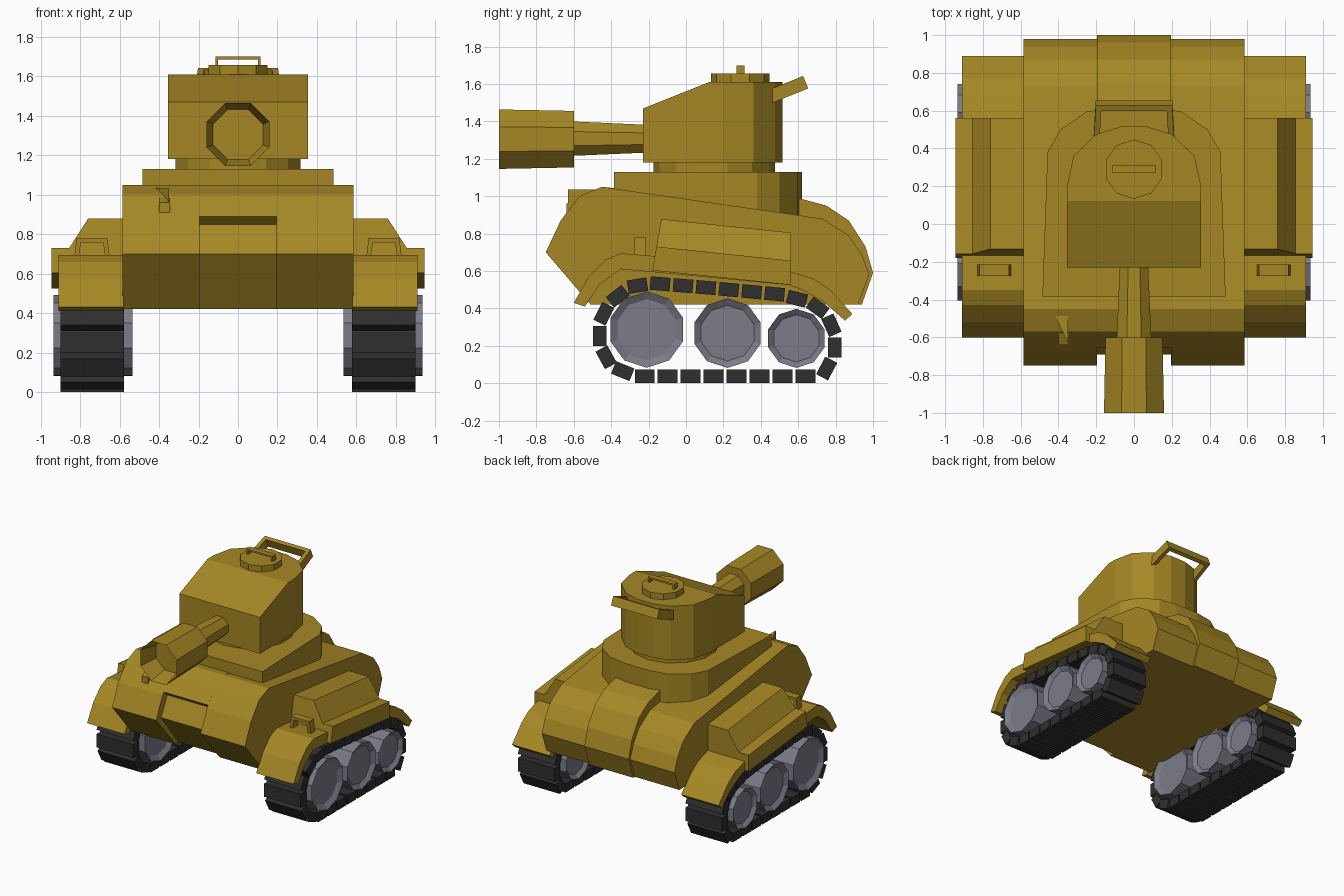
import bpy, bmesh, math
from mathutils import Vector, Matrix

cube = bpy.data.objects.get("Cube")
if cube:
    bpy.data.objects.remove(cube, do_unlink=True)


def material(name, rgb):
    m = bpy.data.materials.new(name)
    m.use_nodes = True
    m.diffuse_color = (*rgb, 1)
    m.node_tree.nodes["Principled BSDF"].inputs["Base Color"].default_value = (*rgb, 1)
    return m


ochre = material("ochre armour", (0.38, 0.245, 0.018))
steel = material("grey wheel", (0.2, 0.2, 0.25))
rubber = material("black track", (0.028, 0.028, 0.028))


def finish(bm, name, mat):
    bmesh.ops.recalc_face_normals(bm, faces=bm.faces[:])
    mesh = bpy.data.meshes.new(name)
    bm.to_mesh(mesh)
    bm.free()
    mesh.materials.append(mat)
    ob = bpy.data.objects.new(name, mesh)
    bpy.context.collection.objects.link(ob)
    return ob


def extrude(bm, outline, axis, a, b):
    """Prism: the outline lies in the other two axes, in xyz order."""
    def point(p, d):
        c = list(p)
        c.insert("xyz".index(axis), d)
        return Vector(c)
    lo = [bm.verts.new(point(p, a)) for p in outline]
    hi = [bm.verts.new(point(p, b)) for p in outline]
    bm.faces.new(lo)
    bm.faces.new(hi)
    n = len(lo)
    for i in range(n):
        j = (i + 1) % n
        bm.faces.new((lo[i], lo[j], hi[j], hi[i]))
    bmesh.ops.recalc_face_normals(bm, faces=bm.faces[:])


def prism(name, outline, axis, a, b, mat=ochre, edit=None):
    bm = bmesh.new()
    extrude(bm, outline, axis, a, b)
    if edit:
        edit(bm)
    return finish(bm, name, mat)


def ring(cx, cy, r, n, turn=0.5):
    return [(cx + r * math.cos((i + turn) * math.tau / n),
             cy + r * math.sin((i + turn) * math.tau / n)) for i in range(n)]


def mirrored(half):
    return half + [(-x, y) for x, y in reversed(half)]


def arch(cx, base, half, h, t, lean):
    """U-shaped handle outline."""
    pts = [(half, 0), (half - lean, h), (lean - half, h), (-half, 0),
           (t - half, 0), (t + lean - half, h - t), (half - lean - t, h - t), (half - t, 0)]
    return [(cx + x, base + z) for x, z in pts]


def recess(axis, thickness, depth):
    def edit(bm):
        caps = [f for f in bm.faces if abs(f.normal["xyz".index(axis)]) > 0.9]
        bmesh.ops.inset_individual(bm, faces=caps, thickness=thickness, depth=-depth)
    return edit


# Hull: two flanks and a centre section with a recessed nose and raised engine cover
front_top = [(-0.67, 0.87), (-0.57, 1.0), (-0.45, 1.05)]
flank = [(-0.51, 0.42), (-0.75, 0.7)] + front_top + [
    (0.73, 0.88), (0.87, 0.79), (0.94, 0.69), (0.98, 0.58), (0.92, 0.42)]
centre = [(-0.47, 0.42), (-0.69, 0.7), (-0.61, 0.85), (-0.655, 0.89)] + front_top[1:] + [
    (0.55, 0.95), (0.6, 0.99), (0.75, 0.95), (0.87, 0.87), (0.96, 0.73), (1.0, 0.59), (0.94, 0.42)]
prism("hull_centre", centre, "x", -0.195, 0.195)

# Mudguard and stowage box outlines
guard = [(-0.6, 0.43), (-0.52, 0.57), (-0.43, 0.66), (-0.35, 0.695), (-0.17, 0.68),
         (0.55, 0.6), (0.68, 0.56), (0.77, 0.5), (0.89, 0.37), (0.85, 0.335),
         (0.73, 0.44), (0.62, 0.5), (0.55, 0.525), (-0.18, 0.595), (-0.35, 0.61),
         (-0.46, 0.53), (-0.54, 0.41)]
box = [(0.58, 0.88), (0.76, 0.88), (0.855, 0.73), (0.945, 0.73), (0.945, 0.6), (0.58, 0.6)]


def lean_box(bm):
    for v in bm.verts:
        if v.co.y < 0:
            v.co.y += 0.17 * (v.co.z - 0.6)
        v.co.z -= 0.105 * (v.co.y + 0.15)


# Track centre line, resampled into evenly spaced links
path = [Vector(p) for p in [
    (-0.27, 0.037), (0.65, 0.037), (0.75, 0.075), (0.795, 0.16), (0.795, 0.27), (0.75, 0.37),
    (0.66, 0.435), (0.5, 0.475), (0.15, 0.508), (-0.18, 0.535), (-0.3, 0.515),
    (-0.41, 0.43), (-0.46, 0.33), (-0.46, 0.2), (-0.4, 0.09)]]


def link_places(count):
    segs = list(zip(path, path[1:] + path[:1]))
    step = sum((b - a).length for a, b in segs) / count
    along, target = 0.0, step * 0.4
    for a, b in segs:
        d = b - a
        while target < along + d.length:
            yield a + d * ((target - along) / d.length), d.normalized()
            target += step
        along += d.length


wheels = [("front", -0.21, 0.287, 0.204), ("middle", 0.222, 0.268, 0.186), ("rear", 0.59, 0.24, 0.158)]

for side, s in (("left", 1), ("right", -1)):
    def flip(outline):
        return [(s * x, z) for x, z in outline]
    prism(side + "_hull_flank", flank, "x", s * 0.195, s * 0.585)
    prism(side + "_mudguard", guard, "x", s * 0.58, s * 0.91)
    prism(side + "_stowage_box", flip(box), "y", -0.18, 0.56, edit=lean_box)
    prism(side + "_mudguard_handle", flip(arch(0.74, 0.68, 0.09, 0.1, 0.022, 0.012)), "y", -0.275, -0.215)
    for label, y, z, r in wheels:
        prism(f"{side}_{label}_wheel", ring(y, z, r, 10), "x", s * 0.535, s * 0.935,
              steel, recess("x", r * 0.2, 0.025))
    bm = bmesh.new()
    for p, d in link_places(25):
        n = Vector((-d.y, d.x))
        corners = [p + d * u * 0.053 + n * v * 0.036 for u, v in ((-1, -1), (1, -1), (1, 1), (-1, 1))]
        extrude(bm, [c[:] for c in corners], "x", s * 0.577, s * 0.9)
    finish(bm, side + "_track", rubber)

# Hull gun port on the right of the nose
prism("gun_port", [(-0.64, 0.9), (-0.64, 0.96), (-0.47, 1.04), (-0.45, 0.9)], "x", -0.4, -0.345)
prism("gun_port_cover", [(-0.43, -0.46), (-0.35, -0.47), (-0.35, -0.63)], "z", 0.93, 1.035)

# Turret base and neck
base = mirrored([(0.485, -0.385), (0.458, 0.38), (0.39, 0.5), (0.25, 0.595), (0.1, 0.62)])
prism("turret_base", base, "z", 0.86, 1.13)
prism("turret_neck", ring(0, 0.15, 0.325, 14), "z", 1.12, 1.19)


def slope_roof(bm):
    bmesh.ops.bisect_plane(bm, geom=bm.verts[:] + bm.edges[:] + bm.faces[:],
                           plane_co=(0, 0.12, 1.609), plane_no=Vector((0, -0.14, 0.35)).normalized(),
                           clear_outer=True)
    bmesh.ops.holes_fill(bm, edges=[e for e in bm.edges if e.is_boundary])


# Turret with sloped front roof
body = mirrored([(0.355, -0.23), (0.355, 0.2), (0.32, 0.36), (0.2, 0.475), (0.07, 0.515)])
prism("turret", body, "z", 1.18, 1.61, edit=slope_roof)

# Hatch with grip
prism("hatch", ring(0, 0.29, 0.157, 10), "z", 1.6, 1.657)
prism("hatch_handle", arch(0, 1.65, 0.115, 0.05, 0.014, 0), "y", 0.27, 0.312)

# Rear turret rail, tilted upward
rail = prism("turret_rail", arch(0, 0, 0.215, 0.23, 0.03, 0.012), "z", 0, 0.072)
rail.location = (0, 0.44, 1.49)
rail.rotation_euler.x = math.radians(22)


# Gun barrel and hollow muzzle
def taper(rear_y, front_y, rear_scale):
    def edit(bm):
        for v in bm.verts:
            if abs(v.co.y - rear_y) < 0.01:
                v.co.x *= rear_scale
                v.co.z = 1.305 + (v.co.z - 1.305) * rear_scale
    return edit


def muzzle_shape(bm):
    taper(-0.6, -1, 0.95)(bm)
    mouth = [f for f in bm.faces if f.normal.y < -0.9]
    bmesh.ops.inset_individual(bm, faces=mouth, thickness=0.036, depth=0)
    bmesh.ops.translate(bm, verts=mouth[0].verts[:], vec=(0, 0.15, 0))


prism("barrel", ring(0, 1.308, 0.1, 8), "y", -0.62, -0.2, edit=taper(-0.2, -0.62, 0.8))
prism("muzzle", ring(0, 1.305, 0.172, 8), "y", -1.0, -0.6, edit=muzzle_shape)
